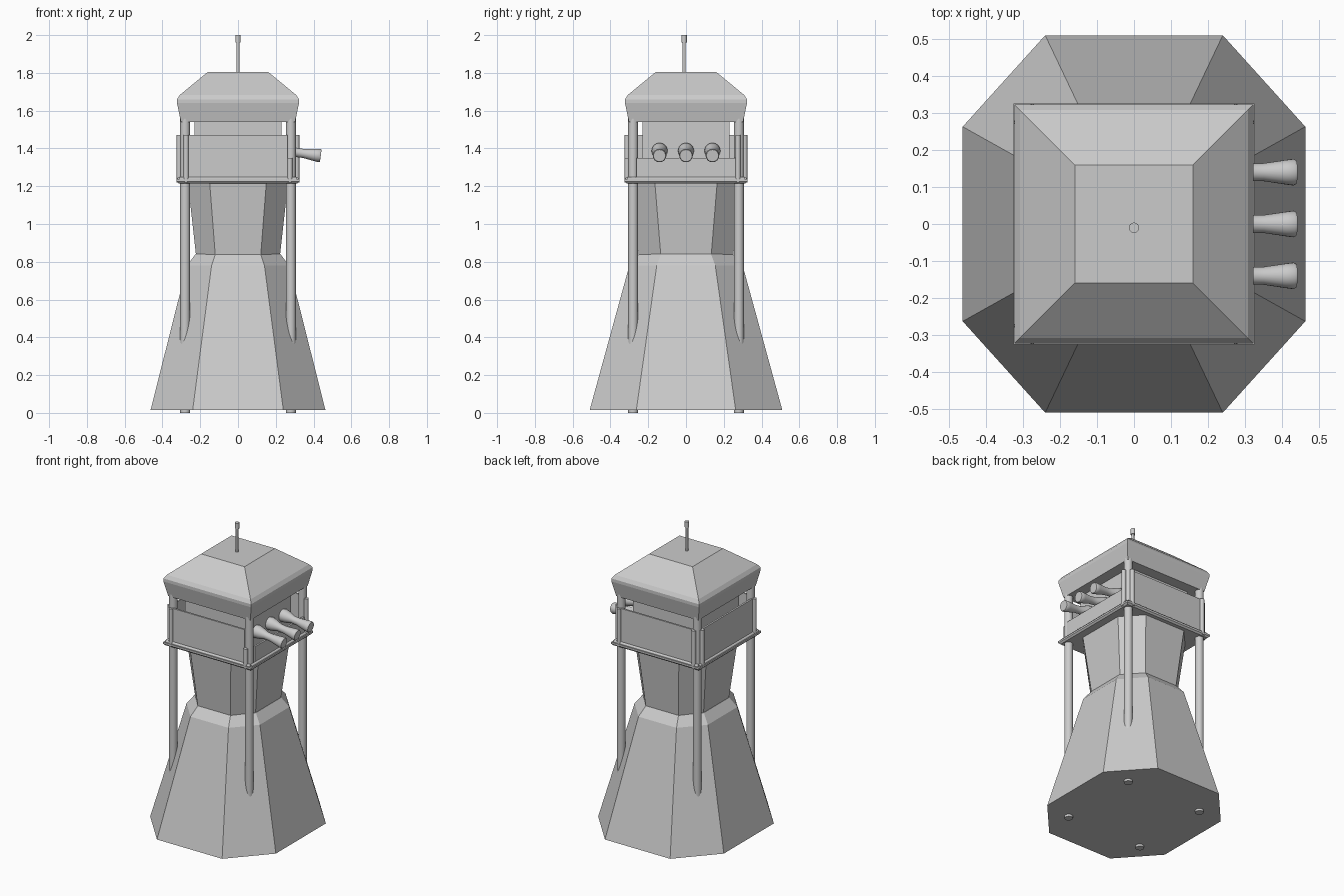
import bpy, bmesh, math
from mathutils import Vector, Matrix

if "Cube" in bpy.data.objects:
    bpy.data.objects.remove(bpy.data.objects["Cube"], do_unlink=True)

grey = bpy.data.materials.new("light_grey")
grey.use_nodes = True
colour = (0.6, 0.6, 0.6, 1)
grey.diffuse_color = colour
grey.node_tree.nodes["Principled BSDF"].inputs["Base Color"].default_value = colour


def finish(name, bm, smooth=False):
    bmesh.ops.recalc_face_normals(bm, faces=bm.faces)
    mesh = bpy.data.meshes.new(name)
    bm.to_mesh(mesh)
    bm.free()
    mesh.materials.append(grey)
    ob = bpy.data.objects.new(name, mesh)
    bpy.context.collection.objects.link(ob)
    if smooth:
        bpy.ops.object.select_all(action='DESELECT')
        ob.select_set(True)
        bpy.context.view_layer.objects.active = ob
        bpy.ops.object.shade_smooth_by_angle(angle=math.radians(40))
    return ob


def loft(name, rings, smooth=False):
    """Skin a stack of closed rings and cap both ends."""
    bm = bmesh.new()
    rows = [[bm.verts.new(p) for p in ring] for ring in rings]
    n = len(rows[0])
    for a, b in zip(rows, rows[1:]):
        for i in range(n):
            j = (i + 1) % n
            bm.faces.new((a[i], a[j], b[j], b[i]))
    bm.faces.new(rows[0])
    bm.faces.new(rows[-1])
    return finish(name, bm, smooth)


def octagon(z, hx, hy, cx, cy):
    return [(cx, -hy, z), (hx, -cy, z), (hx, cy, z), (cx, hy, z),
            (-cx, hy, z), (-hx, cy, z), (-hx, -cy, z), (-cx, -hy, z)]


def square(z, h):
    return [(h, -h, z), (h, h, z), (-h, h, z), (-h, -h, z)]


def box(name, lo, hi):
    lo, hi = Vector(lo), Vector(hi)
    bm = bmesh.new()
    bmesh.ops.create_cube(bm, size=1, matrix=Matrix.Translation((lo + hi) / 2)
                          @ Matrix.Diagonal((*(hi - lo), 1)))
    return finish(name, bm)


def turned(name, base, axis, profile, sides=20):
    """Lathe (distance, radius) pairs along an axis from a base point."""
    rot = Vector(axis).to_track_quat('Z', 'Y')
    rings = []
    for d, r in profile:
        rings.append([Vector(base) + rot @ Vector((r * math.cos(t), r * math.sin(t), d))
                      for t in (math.tau * i / sides for i in range(sides))])
    return loft(name, rings, True)


UP = (0, 0, 1)

# Tapered octagonal base and flared neck
loft("base", [octagon(0.015, 0.463, 0.51, 0.24, 0.263),
              octagon(0.78, 0.27, 0.30, 0.14, 0.155),
              octagon(0.84, 0.225, 0.25, 0.12, 0.133)])
loft("neck", [octagon(0.83, 0.222, 0.25, 0.12, 0.133),
              octagon(1.22, 0.265, 0.29, 0.15, 0.165)])

# Platform, its edge rails and the inner cabin
loft("platform", [square(1.215, 0.315), square(1.225, 0.325), square(1.237, 0.325)])
for k in range(4):
    rot = Matrix.Rotation(k * math.pi / 2, 3, 'Z')
    turned("floor_rail", rot @ Vector((-0.31, -0.31, 1.24)), rot @ Vector((1, 0, 0)),
           [(0, 0.01), (0.62, 0.01)], 10)
box("cabin", (-0.23, -0.23, 1.23), (0.23, 0.23, 1.545))

# Parapet panels, low on the horn side
box("front_panel", (-0.262, -0.308, 1.24), (0.262, -0.296, 1.47))
box("back_panel", (-0.262, 0.296, 1.24), (0.262, 0.308, 1.47))
box("right_panel", (-0.308, -0.262, 1.24), (-0.296, 0.262, 1.47))
box("left_panel", (0.296, -0.262, 1.24), (0.308, 0.262, 1.35))

# Corner poles with slim parapet posts beside them
for sx in (-1, 1):
    for sy in (-1, 1):
        turned("corner_pole", (sx * 0.28, sy * 0.28, 0), UP, [(0, 0.026), (1.56, 0.026)])
        horn_corner = sx > 0 and sy < 0
        top = 1.35 if horn_corner else 1.47
        turned("face_post", (sx * 0.275, sy * 0.311, 1.22), UP,
               [(0, 0.014), (top - 1.22, 0.014)], 12)
        if not horn_corner:
            turned("side_post", (sx * 0.311, sy * 0.275, 1.22), UP,
                   [(0, 0.014), (0.25, 0.014)], 12)

# Roof
loft("roof", [square(1.54, 0.302), square(1.64, 0.323), square(1.66, 0.323),
              square(1.683, 0.308), square(1.805, 0.16)])

# Antenna
turned("antenna", (0, -0.01, 1.79), UP,
       [(0, 0.008), (0.172, 0.008), (0.172, 0.014), (0.21, 0.014)], 16)

# Three hourglass horns tilted slightly down
for y in (-0.14, 0, 0.14):
    turned("horn", (0.22, y, 1.39), (1, 0, -0.13),
           [(0, 0.036), (0.02, 0.042), (0.05, 0.036), (0.09, 0.024), (0.13, 0.024),
            (0.19, 0.033), (0.213, 0.036), (0.22, 0.032)], 24)
